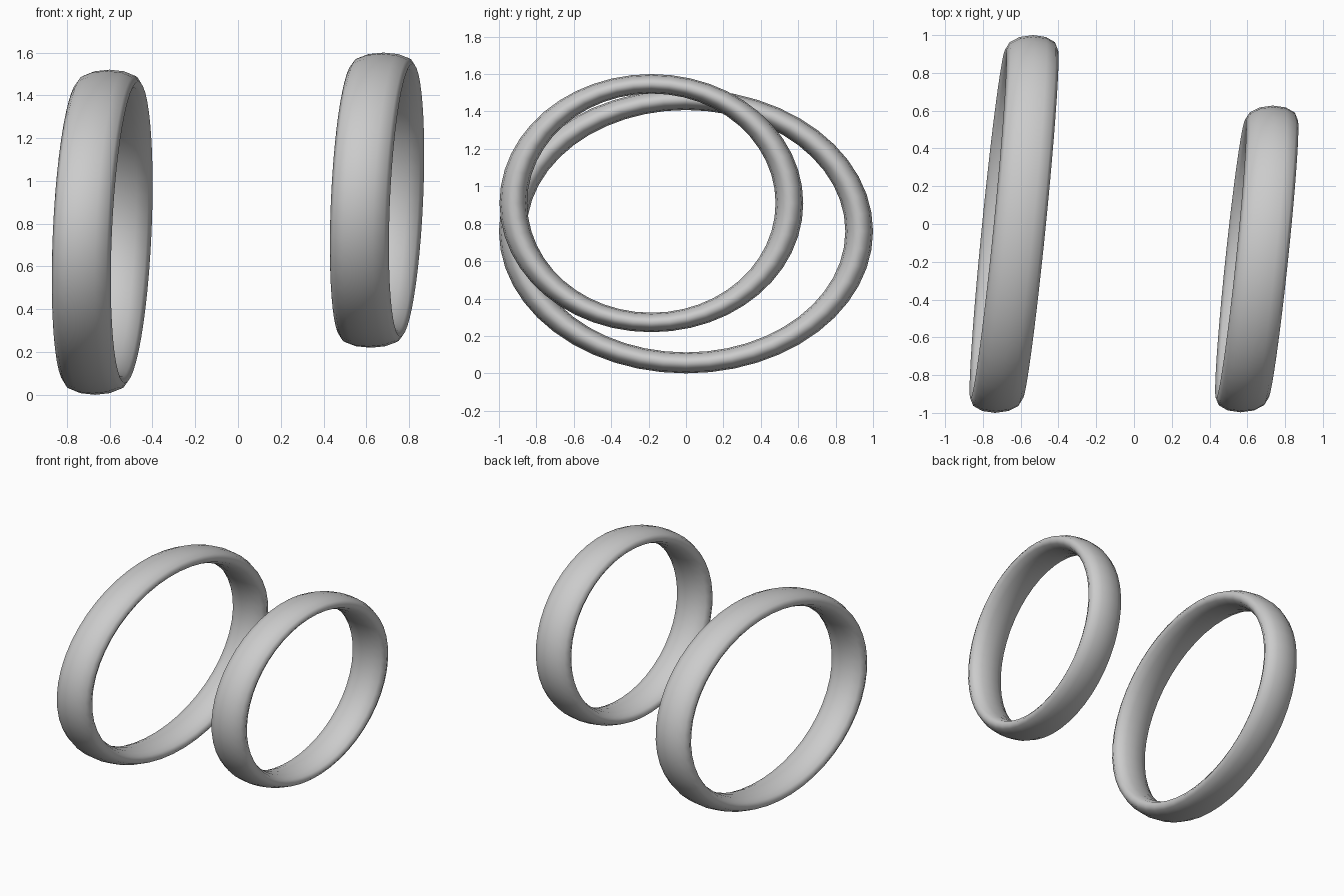
import bpy, bmesh
from math import cos, sin, tau

cube = bpy.data.objects.get("Cube")
if cube:
    bpy.data.objects.remove(cube)

grey = bpy.data.materials.new("light grey")
grey.use_nodes = True
colour = (0.6, 0.6, 0.6, 1)
grey.diffuse_color = colour
grey.node_tree.nodes["Principled BSDF"].inputs["Base Color"].default_value = colour

MAJOR, MINOR = 48, 12
HALF_WIDTH = 0.138


def oval_band(name, centre, outer, tube, lean):
    """Oval ring around the x axis with a wide elliptical section, leaning in x."""
    bm = bmesh.new()
    loops = []
    for i in range(MAJOR):
        a = tau * i / MAJOR
        loop = []
        for j in range(MINOR):
            b = tau * j / MINOR
            y = (outer[0] + tube[0] * (cos(b) - 1)) * cos(a)
            z = (outer[1] + tube[1] * (cos(b) - 1)) * sin(a)
            x = HALF_WIDTH * sin(b) + lean[0] * y + lean[1] * z
            loop.append(bm.verts.new((x, y, z)))
        loops.append(loop)
    for i in range(MAJOR):
        p, q = loops[i], loops[(i + 1) % MAJOR]
        for j in range(MINOR):
            k = (j + 1) % MINOR
            bm.faces.new((p[j], q[j], q[k], p[k])).smooth = True
    bmesh.ops.recalc_face_normals(bm, faces=bm.faces)
    mesh = bpy.data.meshes.new(name)
    bm.to_mesh(mesh)
    bm.free()
    mesh.materials.append(grey)
    obj = bpy.data.objects.new(name, mesh)
    obj.location = centre
    bpy.context.collection.objects.link(obj)


# Large band on the right, smaller raised band on the left
oval_band("large_ring", (-0.635, 0, 0.76), (1.0, 0.76), (0.074, 0.056), (0.1, 0.044))
oval_band("small_ring", (0.65, -0.185, 0.91), (0.812, 0.69), (0.074, 0.052), (0.105, 0.044))
